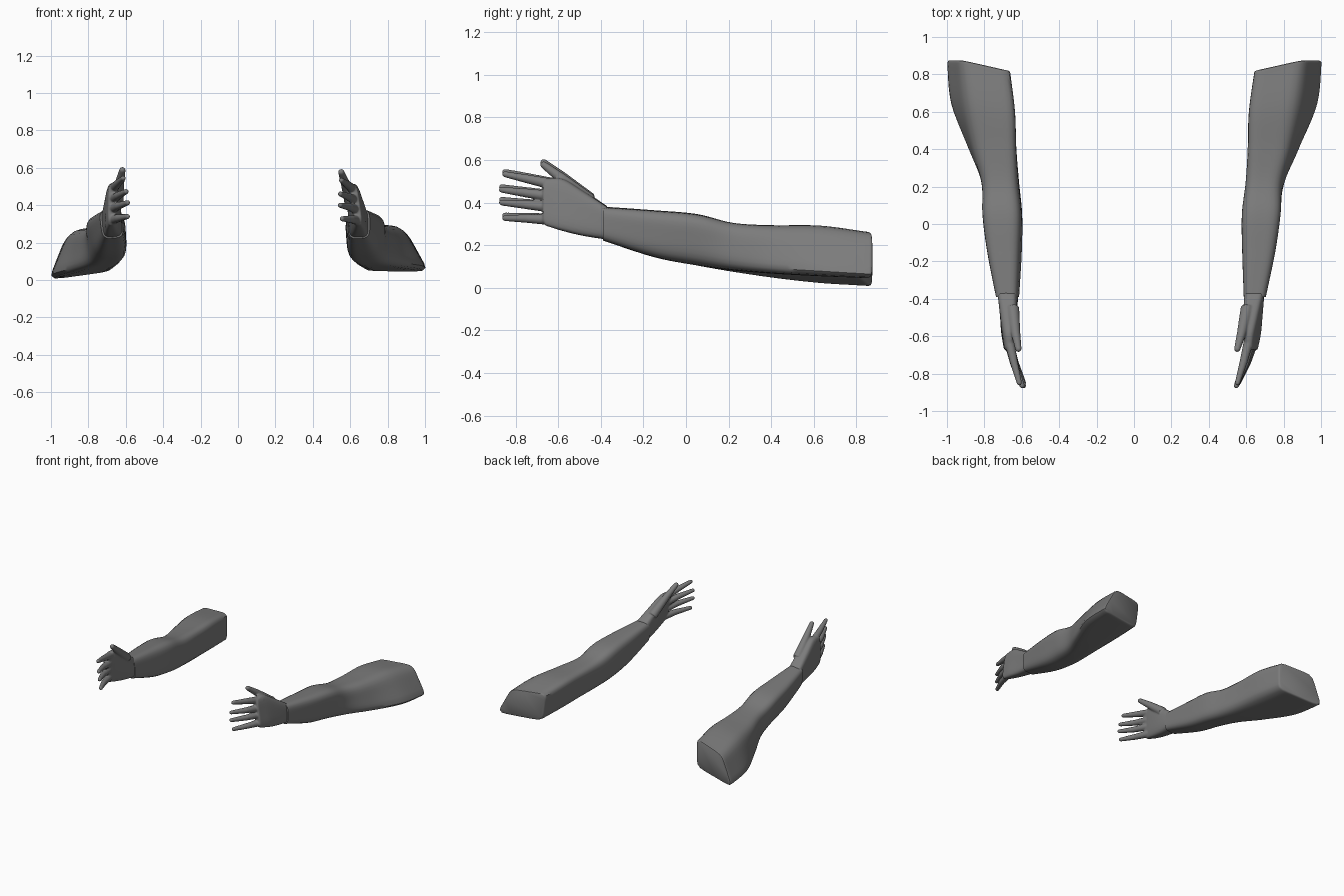
import bpy, bmesh, math
from mathutils import Vector

if "Cube" in bpy.data.objects:
    bpy.data.objects.remove(bpy.data.objects["Cube"])

grey = bpy.data.materials.new("grey skin")
grey.diffuse_color = (0.2, 0.2, 0.2, 1)
grey.use_nodes = True
grey.node_tree.nodes["Principled BSDF"].inputs["Base Color"].default_value = grey.diffuse_color

N = 40  # points around a cross-section

# Stations: y, end skew, rounding power, then x/z of the four corners
# (outer low, outer top, inner top, inner low)
ARM = [
    (0.83, 0.03, 7, 1.02, .045, .90, .262, .635, .268, .665, .048),
    (0.62, 0.02, 6, 1.00, .055, .87, .292, .605, .292, .645, .055),
    (0.40, 0.00, 5, .895, .070, .83, .292, .600, .295, .630, .065),
    (0.22, 0.00, 4, .810, .088, .79, .305, .590, .305, .610, .078),
    (0.05, 0.00, 4, .770, .115, .79, .345, .570, .345, .590, .100),
    (-.15, 0.00, 4, .745, .150, .76, .362, .575, .362, .585, .140),
    (-.39, 0.00, 4, .705, .225, .705, .378, .585, .378, .590, .220),
]
PALM = [
    (-.37, 0, 4, .700, .228, .695, .380, .590, .380, .592, .225),
    (-.48, 0, 4, .695, .245, .670, .450, .575, .455, .605, .242),
    (-.58, 0, 4, .688, .270, .648, .508, .575, .515, .615, .265),
    (-.66, 0, 4, .670, .295, .638, .510, .590, .510, .625, .290),
]
# Digits: joints as x, y, z, radius
DIGITS = [
    [(.605, -.45, .405, .035), (.575, -.585, .514, .025), (.552, -.668, .577, .017)],  # thumb
    [(.620, -.60, .480, .028), (.585, -.74, .510, .021), (.553, -.85, .533, .014)],
    [(.630, -.60, .425, .028), (.592, -.75, .445, .021), (.547, -.865, .460, .014)],
    [(.640, -.60, .375, .028), (.597, -.75, .390, .021), (.547, -.865, .400, .014)],
    [(.648, -.60, .318, .028), (.605, -.74, .325, .021), (.557, -.85, .327, .014)],
]


def smooth_steps(rows, steps):
    """Catmull-Rom blend between stations."""
    out = []
    for i in range(len(rows) - 1):
        a, b, c, d = (rows[max(0, min(len(rows) - 1, i + k))] for k in (-1, 0, 1, 2))
        for s in range(steps):
            t = s / steps
            out.append([0.5 * (2 * q + (r - p) * t + (2 * p - 5 * q + 4 * r - e) * t * t
                               + (3 * q - p - 3 * r + e) * t ** 3)
                        for p, q, r, e in zip(a, b, c, d)])
    out.append(list(rows[-1]))
    return out


def ring(row, scale=1.0, dy=0.0):
    """Rounded four-cornered cross-section."""
    y, skew, p, *c = row
    ol, ot, it, il = (Vector((c[i], c[i + 1])) for i in (0, 2, 4, 6))
    pts = []
    for k in range(N):
        a = 2 * math.pi * (k + .5) / N
        co, si = math.cos(a), math.sin(a)
        r = scale / (abs(co) ** p + abs(si) ** p) ** (1 / p)
        u, v = r * co, r * si
        low, top = il.lerp(ol, (u + 1) / 2), it.lerp(ot, (u + 1) / 2)
        q = low.lerp(top, (v + 1) / 2)
        pts.append(Vector((q.x, y + dy + skew * u, q.y)))
    return pts


def skin(bm, rings):
    """Join rings into a closed tube."""
    rows = [[bm.verts.new(p) for p in r] for r in rings]
    n = len(rows[0])
    for a, b in zip(rows, rows[1:]):
        for k in range(n):
            bm.faces.new((a[k], a[(k + 1) % n], b[(k + 1) % n], b[k]))
    bm.faces.new(rows[0][::-1])
    bm.faces.new(rows[-1])


def digit(bm, joints):
    """Tapered tube with a rounded tip."""
    rings = []
    axis = (Vector(joints[-1][:3]) - Vector(joints[0][:3])).normalized()
    e1 = axis.cross(Vector((0, 0, 1))).normalized()
    e2 = axis.cross(e1)
    path = [(Vector(j[:3]), j[3]) for j in joints]
    tip, r = path.pop()
    for a in (0, 30, 55, 78):
        a = math.radians(a)
        path.append((tip + axis * r * math.sin(a), r * math.cos(a)))
    for c, r in path:
        rings.append([c + (e1 * math.cos(t) + e2 * math.sin(t)) * r
                      for t in (2 * math.pi * k / 14 for k in range(14))])
    skin(bm, rings)


def place(co, side):
    """Right side stays; left side is rolled a little and mirrored."""
    if side == "right":
        return co
    t, px, pz = 0.13, .66, .23
    dx, dz = co.x - px, co.z - pz
    x = px + dx * math.cos(t) + dz * math.sin(t) + .02
    z = pz - dx * math.sin(t) + dz * math.cos(t)
    return Vector((-x, co.y, z))


def finish(bm, name, side):
    for v in bm.verts:
        v.co = place(v.co, side)
    bmesh.ops.recalc_face_normals(bm, faces=bm.faces)
    me = bpy.data.meshes.new(name)
    bm.to_mesh(me)
    bm.free()
    ob = bpy.data.objects.new(name, me)
    bpy.context.collection.objects.link(ob)
    me.materials.append(grey)
    bpy.ops.object.select_all(action='DESELECT')
    ob.select_set(True)
    bpy.context.view_layer.objects.active = ob
    return ob


for side in ("right", "left"):
    # Arm from cut shoulder end to wrist
    bm = bmesh.new()
    body = smooth_steps(ARM, 6)
    skin(bm, [ring(ARM[0], .93, .017), ring(ARM[0], .975, .014), ring(ARM[0], .995, .007)]
         + [ring(r) for r in body])
    finish(bm, side + "_arm", side)
    bpy.ops.object.shade_smooth_by_angle(angle=math.radians(40))

    # Hand: palm, thumb and fingers fused into one surface
    bm = bmesh.new()
    palm = smooth_steps(PALM, 5)
    skin(bm, [ring(r) for r in palm] + [ring(PALM[-1], .85, -.012)])
    for j in DIGITS:
        digit(bm, j)
    hand = finish(bm, side + "_hand", side)
    rm = hand.modifiers.new("fuse", 'REMESH')
    rm.mode = 'VOXEL'
    rm.voxel_size = 0.005
    rm.use_smooth_shade = True
    sm = hand.modifiers.new("soften", 'SMOOTH')
    sm.factor = 0.5
    sm.iterations = 4
    bpy.ops.object.shade_smooth()
